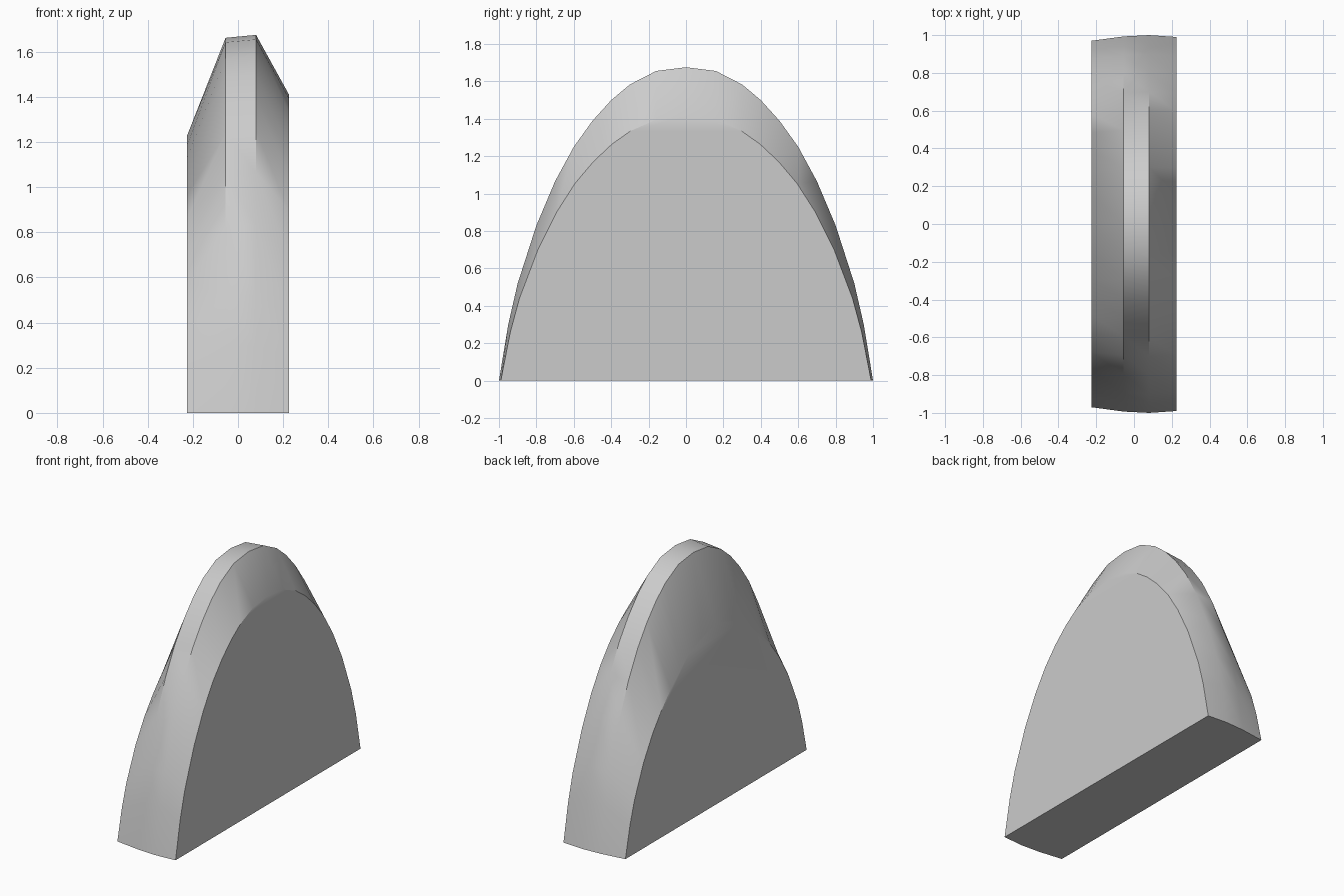
import bpy
import bmesh
import math

cube = bpy.data.objects.get("Cube")
if cube:
    bpy.data.objects.remove(cube)

grey = bpy.data.materials.new("light grey")
grey.use_nodes = True
grey.diffuse_color = (0.6, 0.6, 0.6, 1)
grey.node_tree.nodes["Principled BSDF"].inputs["Base Color"].default_value = (0.6, 0.6, 0.6, 1)

# Arch outlines as fractions of half width and height, crown to foot
WIDTHS = (0, 0.16, 0.3, 0.4, 0.5, 0.6, 0.7, 0.8, 0.9, 0.95, 1)
ROUND = (1, 0.988, 0.945, 0.895, 0.829, 0.746, 0.636, 0.495, 0.31, 0.18, 0)
POINTED = (1, 0.965, 0.92, 0.86, 0.785, 0.7, 0.6, 0.47, 0.295, 0.17, 0)

# Stations across the thickness: x, half width, height, outline
STATIONS = (
    (-0.225, 0.97, 1.23, POINTED),
    (-0.055, 0.993, 1.662, ROUND),
    (0.08, 1.0, 1.675, ROUND),
    (0.225, 0.99, 1.412, ROUND),
)


def arch(bm, x, half, height, outline):
    """Ring of vertices from the back foot over the crown to the front foot."""
    side = [(w * half, h * height) for w, h in zip(WIDTHS, outline)]
    points = side[::-1] + [(-y, z) for y, z in side[1:]]
    return [bm.verts.new((x, y, z)) for y, z in points]


# Closed arch-shaped block lofted through the stations
bm = bmesh.new()
rings = [arch(bm, *s) for s in STATIONS]
for a, b in zip(rings, rings[1:]):
    for i in range(len(a) - 1):
        bm.faces.new((a[i], a[i + 1], b[i + 1], b[i]))
bm.faces.new(rings[0])
bm.faces.new(rings[-1][::-1])
bm.faces.new([r[0] for r in rings] + [r[-1] for r in reversed(rings)])
bmesh.ops.recalc_face_normals(bm, faces=bm.faces)

mesh = bpy.data.meshes.new("arched_block")
bm.to_mesh(mesh)
bm.free()
mesh.materials.append(grey)
block = bpy.data.objects.new("arched_block", mesh)
bpy.context.collection.objects.link(block)

# Smooth flanks with crisp rims
bpy.ops.object.select_all(action="DESELECT")
block.select_set(True)
bpy.context.view_layer.objects.active = block
bpy.ops.object.shade_smooth_by_angle(angle=math.radians(30))
